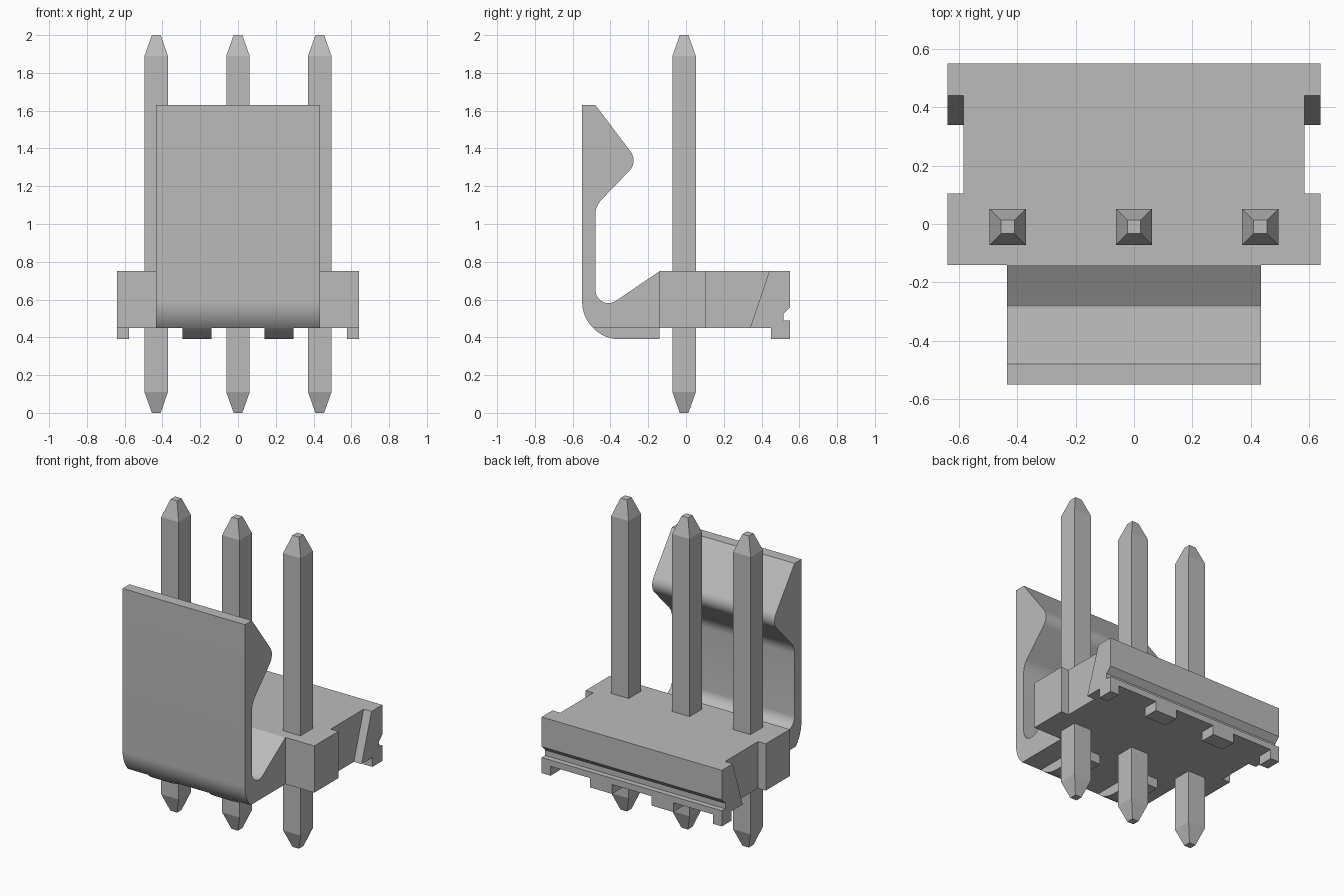
import bpy, bmesh, math
from mathutils import Vector

cube = bpy.data.objects.get("Cube")
if cube:
    bpy.data.objects.remove(cube, do_unlink=True)

grey = bpy.data.materials.new("plain grey")
grey.use_nodes = True
grey.diffuse_color = (0.5, 0.5, 0.5, 1)
grey.node_tree.nodes["Principled BSDF"].inputs["Base Color"].default_value = (0.5, 0.5, 0.5, 1)


def add_object(name, bm):
    bmesh.ops.recalc_face_normals(bm, faces=bm.faces)
    mesh = bpy.data.meshes.new(name)
    bm.to_mesh(mesh)
    bm.free()
    mesh.materials.append(grey)
    ob = bpy.data.objects.new(name, mesh)
    bpy.context.collection.objects.link(ob)
    return ob


def activate(ob):
    bpy.ops.object.select_all(action='DESELECT')
    ob.select_set(True)
    bpy.context.view_layer.objects.active = ob


def prism(name, profile, x0, x1):
    """Extrude a (y, z) profile from x0 to x1."""
    bm = bmesh.new()
    face = bm.faces.new([bm.verts.new((x0, y, z)) for y, z in profile])
    ext = bmesh.ops.extrude_face_region(bm, geom=[face])
    moved = [v for v in ext["geom"] if isinstance(v, bmesh.types.BMVert)]
    bmesh.ops.translate(bm, verts=moved, vec=(x1 - x0, 0, 0))
    return add_object(name, bm)


def arc(cy, cz, r, a0, a1, n=8):
    angles = [math.radians(a0 + (a1 - a0) * i / n) for i in range(n + 1)]
    return [(cy + r * math.cos(a), cz + r * math.sin(a)) for a in angles]


def fillet(before, corner, after, r, n=10):
    """Points of a round of radius r replacing a profile corner."""
    p = Vector(corner)
    u = (Vector(before) - p).normalized()
    v = (Vector(after) - p).normalized()
    half = u.angle(v) / 2
    centre = p + (u + v).normalized() * (r / math.sin(half))
    start = p + u * (r / math.tan(half)) - centre
    end = p + v * (r / math.tan(half)) - centre
    a0 = math.atan2(start.y, start.x)
    turn = (math.atan2(end.y, end.x) - a0 + math.pi) % (2 * math.pi) - math.pi
    return arc(centre.x, centre.y, r, math.degrees(a0), math.degrees(a0 + turn), n)


# Housing base with the groove along its back
base = prism("housing_base", [
    (-0.14, 0.45), (-0.14, 0.75), (0.55, 0.75), (0.55, 0.56),
    (0.515, 0.525), (0.515, 0.49), (0.55, 0.49), (0.55, 0.45)], -0.64, 0.64)

# Slanted notches cut into both sides of the base
for side in (-1, 1):
    cutter = prism("notch_cutter", [
        (0.105, 0.40), (0.323, 0.40), (0.457, 0.80), (0.105, 0.80)],
        side * 0.585, side * 0.70)
    cutter.hide_render = True
    mod = base.modifiers.new("notch", 'BOOLEAN')
    mod.operation = 'DIFFERENCE'
    mod.solver = 'EXACT'
    mod.object = cutter
    activate(base)
    bpy.ops.object.modifier_apply(modifier=mod.name)
    bpy.data.objects.remove(cutter, do_unlink=True)

# Locking latch: curved foot, thin wall and rounded hook
top, tip, throat = (-0.48, 1.63), (-0.253, 1.33), (-0.48, 1.095)
pocket, ramp = (-0.48, 0.518), (-0.14, 0.752)
cut = 180 + math.degrees(math.asin(0.7))  # where the foot curve meets z = 0.45
latch_profile = (
    [(-0.55, 1.63), top]
    + fillet(top, tip, throat, 0.078)
    + fillet(tip, throat, pocket, 0.117)
    + fillet(throat, pocket, ramp, 0.07)
    + [(-0.14, 0.75), (-0.14, 0.45)]
    + arc(-0.35, 0.59, 0.2, cut, 180))
latch = prism("locking_latch", latch_profile, -0.435, 0.435)

# Ribs under the latch continue its foot curve
rib_profile = arc(-0.35, 0.59, 0.2, cut, 270) + [(-0.14, 0.39), (-0.14, 0.45)]
smooth_parts = [latch]
foot_profile = [(0.45, 0.39), (0.55, 0.39), (0.55, 0.45), (0.45, 0.45)]
for side, label in ((-1, "right"), (1, "left")):
    smooth_parts.append(prism(f"latch_rib_{label}", rib_profile, side * 0.14, side * 0.295))
    # Standoff feet along the back edge
    prism(f"inner_foot_{label}", foot_profile, side * 0.14, side * 0.295)
    prism(f"outer_foot_{label}", foot_profile, side * 0.577, side * 0.64)

for ob in smooth_parts:
    activate(ob)
    bpy.ops.object.shade_smooth_by_angle(angle=math.radians(25))

# Square pins tapered at both ends
for label, x in (("right", -0.433), ("middle", 0), ("left", 0.433)):
    bm = bmesh.new()
    rings = []
    for z, h in ((0, 0.023), (0.11, 0.062), (1.89, 0.062), (2, 0.023)):
        rings.append([bm.verts.new((x + sx * h, -0.01 + sy * h, z))
                      for sx, sy in ((-1, -1), (1, -1), (1, 1), (-1, 1))])
    for lower, upper in zip(rings, rings[1:]):
        for i in range(4):
            j = (i + 1) % 4
            bm.faces.new((lower[i], lower[j], upper[j], upper[i]))
    bm.faces.new(rings[0])
    bm.faces.new(rings[-1])
    add_object(f"pin_{label}", bm)
